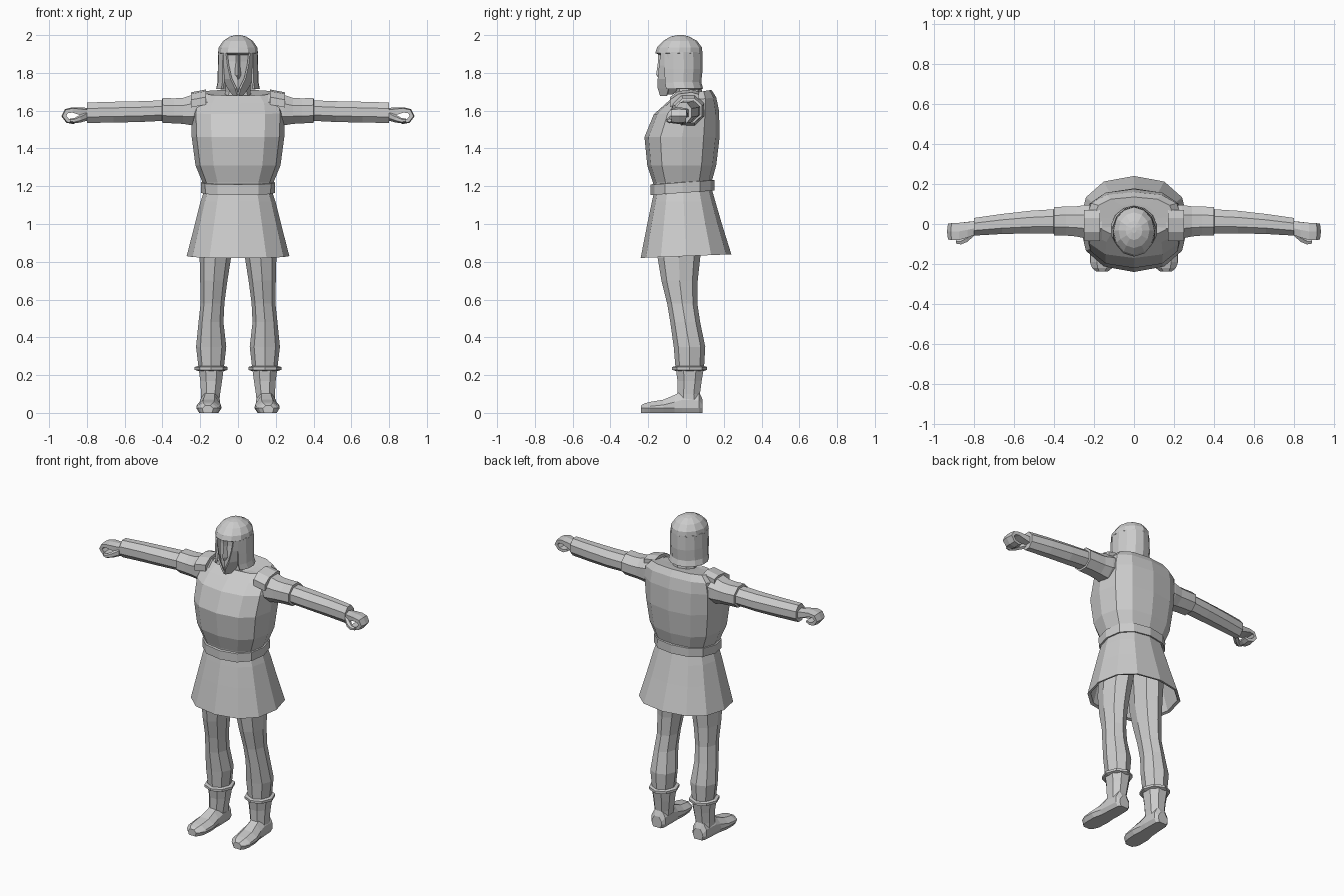
import bpy, bmesh, math
from mathutils import Vector

grey = bpy.data.materials.new("plain grey")
grey.diffuse_color = (0.6, 0.6, 0.6, 1)


def loft(name, rings, caps=True, closed=True, mirror=False, solid=0):
    """Skin a list of equal-length point rings into a flat-shaded mesh."""
    bm = bmesh.new()
    rows = [[bm.verts.new(p) for p in r] for r in rings]
    n = len(rows[0])
    for a, b in zip(rows, rows[1:]):
        for i in range(n if closed else n - 1):
            j = (i + 1) % n
            bm.faces.new((a[i], a[j], b[j], b[i]))
    if caps:
        bm.faces.new(rows[0])
        bm.faces.new(rows[-1])
    bmesh.ops.recalc_face_normals(bm, faces=bm.faces)
    me = bpy.data.meshes.new(name)
    bm.to_mesh(me)
    bm.free()
    me.materials.append(grey)
    ob = bpy.data.objects.new(name, me)
    bpy.context.collection.objects.link(ob)
    if solid:
        m = ob.modifiers.new("thickness", 'SOLIDIFY')
        m.thickness, m.offset = solid, 0
    if mirror:
        ob.modifiers.new("other side", 'MIRROR')
    return ob


def spow(v, e):
    return math.copysign(abs(v) ** e, v)


def oval(z, hw, yf, yb, cx=0, n=12, tilt=0, e=1.0, a0=0, a1=360, half=0):
    """Horizontal ring; angle 0 is the front. tilt raises z with y."""
    full = a1 - a0 == 360
    pts = []
    for i in range(n):
        a = math.radians(a0 + (a1 - a0) * (i + half) / (n if full else n - 1))
        y = (yf + yb) / 2 - (yb - yf) / 2 * spow(math.cos(a), e)
        pts.append(Vector((cx + hw * spow(math.sin(a), e), y, z + tilt * (y - (yf + yb) / 2))))
    return pts


def tube_x(x, yf, yb, z0, z1, n=8):
    """Ring across an arm, facing along x."""
    out = []
    for i in range(n):
        a = 2 * math.pi * (i + .5) / n
        k = 1 / math.cos(math.pi / n)
        out.append(Vector((x, (yf + yb) / 2 + k * (yb - yf) / 2 * math.cos(a),
                           (z0 + z1) / 2 + k * (z1 - z0) / 2 * math.sin(a))))
    return out


# Tunic body, with the shoulder line rising to the back
loft("tunic_body", [oval(z, w, f, b, tilt=t, e=.8) for z, w, f, b, t in [
    (1.16, .180, -.165, .135, 0), (1.22, .188, -.175, .135, 0), (1.31, .225, -.205, .16, 0),
    (1.46, .245, -.22, .178, 0), (1.59, .25, -.17, .175, .05), (1.655, .24, -.105, .16, .12),
    (1.695, .20, -.06, .135, .15), (1.69, .10, -.045, .10, .2)]])

# Skirt with a hollow underside
skirt = [(1.19, .175, -.165, .135), (1.12, .198, -.18, .155), (1.00, .228, -.205, .19),
         (.83, .272, -.24, .24), (.835, .255, -.222, .222), (1.12, .18, -.165, .14)]
loft("skirt", [oval(z, w, f, b, tilt=.04 if z < .9 else 0, e=.85) for z, w, f, b in skirt])

# Belt
loft("belt", [oval(z, w, f, b, tilt=.07, e=.85) for z, w, f, b in [
    (1.17, .17, -.16, .13), (1.165, .195, -.187, .15), (1.22, .197, -.187, .15),
    (1.225, .17, -.16, .13)]])

# Legs
loft("leg", [oval(z, w, f, b, cx, n=8) for z, cx, w, f, b in [
    (1.0, .105, .095, -.14, .10), (.82, .12, .083, -.15, .075), (.7, .128, .072, -.13, .062),
    (.58, .135, .063, -.10, .06), (.48, .143, .066, -.083, .075), (.35, .142, .08, -.065, .102),
    (.23, .142, .066, -.055, .095)]], mirror=True)

# Boots: shaft, cuff and shoe
loft("boot_shaft", [oval(z, w, f, b, cx, n=8, half=.5, e=.9) for z, cx, w, f, b in [
    (.24, .142, .072, -.06, .10), (.17, .142, .062, -.05, .088), (.10, .145, .054, -.05, .078),
    (.03, .148, .05, -.05, .08)]], mirror=True)
loft("boot_cuff", [oval(z, w, f, b, .142, n=8) for z, w, f, b in [
    (.222, .07, -.055, .095), (.228, .087, -.075, .112), (.243, .087, -.075, .112),
    (.248, .07, -.055, .095)]], mirror=True)


def shoe_ring(y, cx, w, top):
    s = [(-.75, 0), (.75, 0), (1, .025), (.95, top * .6), (.45, top), (-.45, top), (-.95, top * .6), (-1, .025)]
    return [Vector((cx + w * u, y, z)) for u, z in s]


loft("shoe", [shoe_ring(*r) for r in [
    (.088, .146, .035, .07), (.07, .146, .05, .11), (-.02, .148, .055, .115), (-.06, .150, .056, .095),
    (-.12, .154, .067, .07), (-.19, .157, .064, .058), (-.22, .159, .05, .05), (-.237, .16, .03, .04)]],
    mirror=True)

# Sleeves and forearms
loft("sleeve", [tube_x(*r) for r in [
    (.16, -.075, .10, 1.54, 1.69), (.24, -.072, .095, 1.522, 1.685), (.29, -.062, .088, 1.53, 1.668),
    (.34, -.058, .087, 1.533, 1.665), (.40, -.058, .085, 1.535, 1.668), (.402, -.045, .07, 1.55, 1.655)]],
    mirror=True)
loft("forearm", [tube_x(*r) for r in [
    (.38, -.047, .075, 1.547, 1.655), (.52, -.047, .066, 1.54, 1.65), (.66, -.05, .05, 1.537, 1.647),
    (.80, -.058, .03, 1.535, 1.643), (.80, -.045, .017, 1.55, 1.625)]], mirror=True)

# Shoulder straps
loft("shoulder_strap", [[Vector((x, y, z)) for x, z in ((.17, h - .04), (.17, h), (.25, h - .015), (.25, h - .055))]
                        for y, h in ((-.085, 1.672), (-.04, 1.703), (.03, 1.712), (.07, 1.70))], mirror=True)

# Hand: a curled strip of palm and fingers, then the thumb
palm = [(.785, 1.588, .026, -.05, .015), (.835, 1.597, .02, -.068, .01), (.875, 1.604, .014, -.08, .006),
        (.908, 1.598, .013, -.08, .004), (.922, 1.572, .013, -.078, .002), (.902, 1.546, .012, -.076, .0),
        (.872, 1.540, .011, -.073, -.002), (.848, 1.549, .008, -.07, -.006)]
rings = []
for i, (x, z, t, f, b) in enumerate(palm):
    p, q = palm[max(i - 1, 0)], palm[min(i + 1, len(palm) - 1)]
    d = Vector((q[0] - p[0], 0, q[1] - p[1])).normalized()
    nrm = Vector((-d.z, 0, d.x)) * t
    c = Vector((x, 0, z))
    rings.append([c + nrm * .6 + Vector((0, f, 0)), c + nrm + Vector((0, (f + b) / 2, 0)),
                  c + nrm * .6 + Vector((0, b, 0)), c - nrm + Vector((0, b, 0)), c - nrm + Vector((0, f, 0))])
loft("hand", rings, mirror=True)
loft("thumb", [tube_x(*r, n=6) for r in [
    (.80, -.06, -.02, 1.55, 1.595), (.835, -.09, -.05, 1.54, 1.575), (.865, -.102, -.072, 1.535, 1.56),
    (.89, -.098, -.078, 1.54, 1.556)]], mirror=True)

# Neck
loft("neck", [oval(z, w, f, b, n=8) for z, w, f, b in [
    (1.64, .085, -.06, .10), (1.70, .065, -.055, .085), (1.80, .065, -.06, .07)]])

# Helmet: dome, then a wrap around the sides and back that leaves the face open
loft("helmet_dome", [oval(z, w, f, b, tilt=t) for z, w, f, b, t in [
    (1.895, .098, -.14, .08, 0), (1.905, .106, -.163, .087, 0), (1.935, .102, -.153, .084, 0),
    (1.97, .078, -.12, .058, 0), (1.993, .042, -.08, .015, 0), (2.0, .012, -.045, -.015, 0)]])
loft("helmet_wrap", [oval(z, w, f, b, n=11, a0=48, a1=312) for z, w, f, b in [
    (1.91, .10, -.15, .08), (1.82, .103, -.15, .082), (1.75, .104, -.145, .075),
    (1.715, .112, -.14, .085)]], caps=False, closed=False, solid=.012)

# Face, nose guard and slanted cheek plates
loft("face", [oval(z, w, f, b, n=8) for z, w, f, b in [
    (1.685, .022, -.125, -.07), (1.72, .045, -.135, -.03), (1.79, .068, -.135, .02),
    (1.86, .078, -.128, .04), (1.92, .08, -.13, .04)]])
loft("nose_guard", [[Vector((-w, -.11, z)), Vector((0, y, z)), Vector((w, -.11, z))] for z, w, y in [
    (1.765, .008, -.14), (1.79, .026, -.158), (1.86, .016, -.148), (1.91, .018, -.148)]])
loft("cheek_plate", [[Vector((i, yi, z)), Vector((o, yo, z))] for z, i, yi, o, yo in [
    (1.905, .06, -.132, .088, -.09), (1.84, .052, -.14, .086, -.09), (1.77, .036, -.147, .076, -.09),
    (1.72, .012, -.147, .052, -.09), (1.68, .0, -.135, .022, -.10)]],
    caps=False, closed=False, mirror=True, solid=.01)
